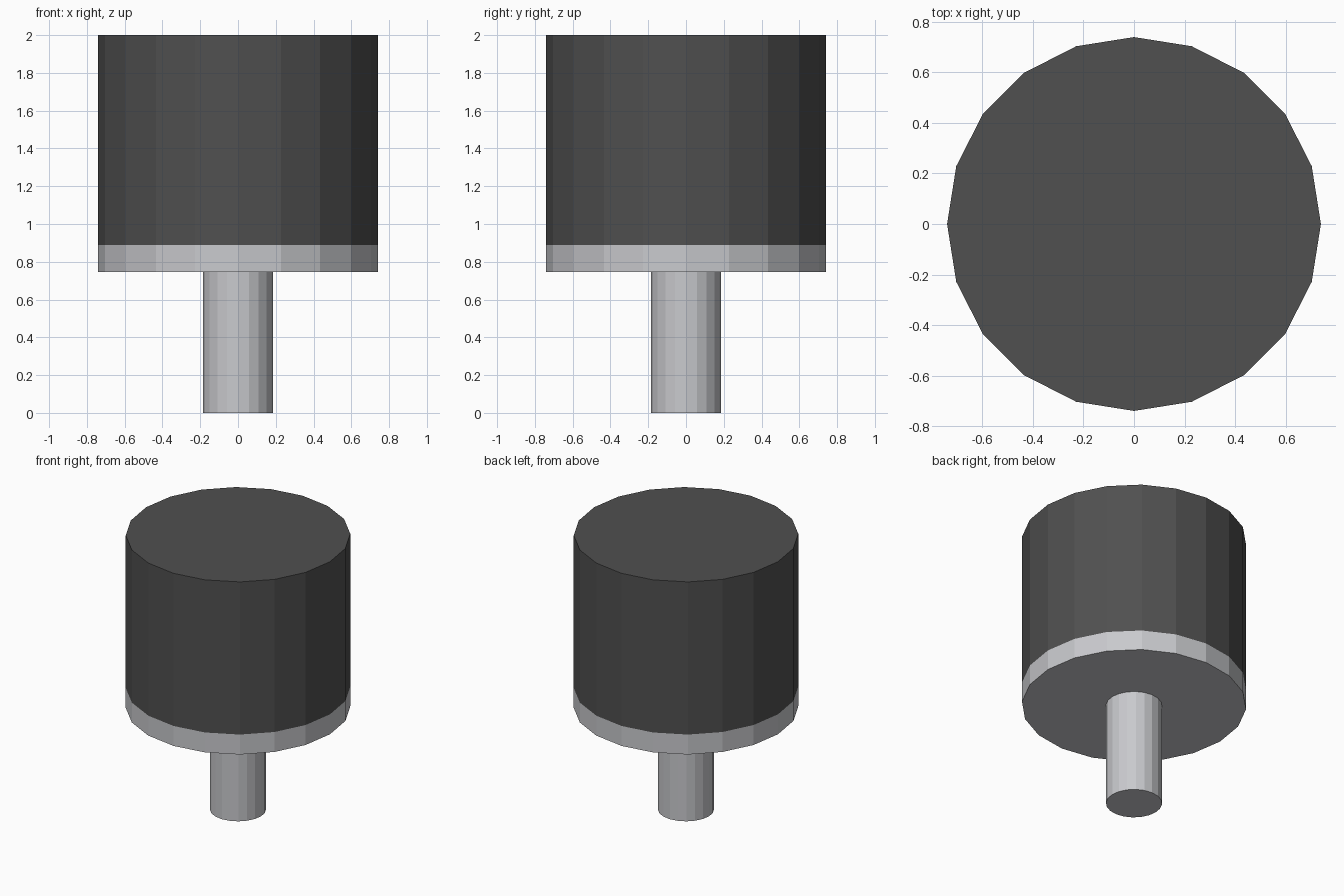
import bpy

cube = bpy.data.objects.get("Cube")
if cube:
    bpy.data.objects.remove(cube, do_unlink=True)


def make_material(name, color):
    mat = bpy.data.materials.new(name)
    mat.use_nodes = True
    mat.diffuse_color = color
    bsdf = next(n for n in mat.node_tree.nodes if n.type == 'BSDF_PRINCIPLED')
    bsdf.inputs["Base Color"].default_value = color
    return mat


def cylinder(name, radius, bottom, top, mat):
    """Flat-shaded 20-sided cylinder between two heights."""
    bpy.ops.mesh.primitive_cylinder_add(
        vertices=20, radius=radius, depth=top - bottom,
        location=(0, 0, (bottom + top) / 2))
    obj = bpy.context.object
    obj.name = obj.data.name = name
    obj.data.materials.append(mat)
    return obj


rubber = make_material("dark rubber", (0.08, 0.08, 0.08, 1))
metal = make_material("light metal", (0.58, 0.585, 0.61, 1))

# Mounting stem, metal base plate and the dark block on top
cylinder("stem", 0.185, 0, 0.745, metal)
cylinder("base_plate", 0.74, 0.745, 0.89, metal)
cylinder("rubber_block", 0.74, 0.89, 2, rubber)
